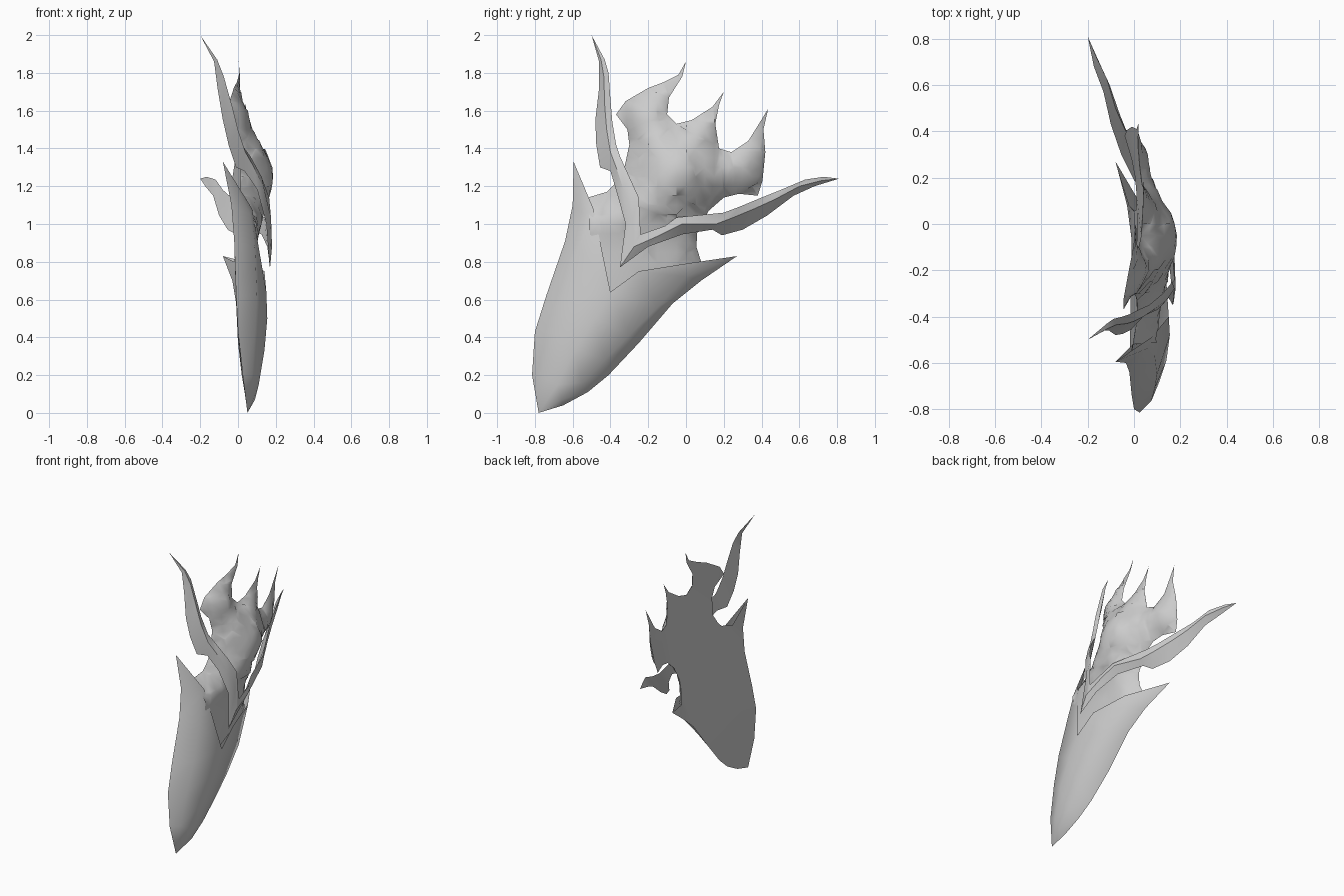
import bpy
import bmesh
import math
from mathutils import Vector
from mathutils.geometry import intersect_point_line

old = bpy.data.objects.get("Cube")
if old:
    bpy.data.objects.remove(old, do_unlink=True)

# One plain grey for the whole piece
grey = bpy.data.materials.new("plain_grey")
grey.use_nodes = True
colour = (0.6, 0.6, 0.6, 1.0)
grey.diffuse_color = colour
grey.node_tree.nodes["Principled BSDF"].inputs["Base Color"].default_value = colour


def finish(name, bm, angle, side=1):
    """Turn every face to one side (+x or -x) and make the object."""
    bmesh.ops.remove_doubles(bm, verts=bm.verts, dist=0.0005)
    bm.normal_update()
    for face in bm.faces:
        if face.normal.x * side < 0:
            face.normal_flip()
    mesh = bpy.data.meshes.new(name)
    bm.to_mesh(mesh)
    bm.free()
    mesh.materials.append(grey)
    obj = bpy.data.objects.new(name, mesh)
    bpy.context.collection.objects.link(obj)
    bpy.ops.object.select_all(action="DESELECT")
    obj.select_set(True)
    bpy.context.view_layer.objects.active = obj
    bpy.ops.object.shade_smooth_by_angle(angle=math.radians(angle))


def skin(bm, columns):
    """Join neighbouring polylines of equal length with faces."""
    grid = [[bm.verts.new(p) for p in column] for column in columns]
    for left, right in zip(grid, grid[1:]):
        for i in range(len(left) - 1):
            corners = [left[i], right[i], right[i + 1], left[i + 1]]
            kept = []
            for v in corners:
                if all((v.co - k.co).length > 0.0005 for k in kept):
                    kept.append(v)
            if len(kept) > 2:
                bm.faces.new(kept)


def fill(bm, points):
    """Fill a concave outline with triangles."""
    face = bm.faces.new([bm.verts.new(p) for p in points])
    face.normal_update()
    bmesh.ops.triangulate(bm, faces=[face])


# Lower guard: a pointed shell with two horns, lofted between its creases
base = (0.05, -0.78, 0)
front_tip = (-0.08, -0.595, 1.33)
back_tip = (-0.08, 0.27, 0.83)
middle = [base, (0.11, -0.68, 0.15), (0.14, -0.59, 0.33), (0.155, -0.48, 0.5)]
valley = (0.15, -0.40, 0.64)

front_edge = [base, (0.025, -0.815, 0.2), (0, -0.8, 0.43), (-0.01, -0.74, 0.62),
              (-0.02, -0.64, 0.91), (-0.035, -0.6, 1.1), front_tip]
front_crease = [base, (0.075, -0.765, 0.2), (0.09, -0.71, 0.43), (0.1, -0.65, 0.62),
                (0.09, -0.57, 0.87), (0.065, -0.535, 1.05), front_tip]
front_inner = middle + [valley, (0.075, -0.49, 1.08), front_tip]
back_inner = middle + [valley, (0.14, -0.25, 0.75), (0.08, 0, 0.79), back_tip]
back_crease = [base, (0.09, -0.66, 0.07), (0.105, -0.55, 0.16), (0.115, -0.43, 0.28),
               (0.12, -0.3, 0.41), (0.11, -0.15, 0.56), (0.065, 0, 0.72), back_tip]
back_edge = [base, (0.045, -0.65, 0.04), (0.035, -0.52, 0.11), (0.02, -0.41, 0.2),
             (0, -0.25, 0.37), (-0.01, -0.07, 0.58), (-0.03, 0.08, 0.7), back_tip]

bm = bmesh.new()
skin(bm, [front_edge, front_crease, front_inner])
skin(bm, [back_inner, back_crease, back_edge])
finish("lower_guard", bm, 60)

# The back of every part is gathered in one closing sheet
back = bmesh.new()


# Two long horns: folded strips that meet in a V
def horn(name, depth, outer, ridge, inner, tip, outer_drop, inner_drop):
    """Ridge runs at the given depths; both edges fall back behind it."""
    count = len(depth)
    columns = []
    for line, drop in ((outer, outer_drop), (ridge, 0), (inner, inner_drop)):
        points = []
        for i, (x, (y, z)) in enumerate(zip(depth, line)):
            taper = min(1, (i + 1) / 4, (count - i) / 3)
            points.append((x - drop * taper, y, z))
        columns.append(points + [tip])
    skin(back, [columns[0], columns[-1]])
    bm = bmesh.new()
    skin(bm, columns)
    finish(name, bm, 30)


horn("upright_horn",
     (0.18, 0.175, 0.14, 0.085, 0.04, 0, -0.03, -0.075, -0.11),
     [(-0.35, 0.77), (-0.32, 1.0), (-0.37, 1.18), (-0.4, 1.28), (-0.455, 1.3),
      (-0.475, 1.42), (-0.48, 1.55), (-0.46, 1.72), (-0.46, 1.86)],
     [(-0.275, 0.88), (-0.28, 1.03), (-0.33, 1.18), (-0.37, 1.3), (-0.4, 1.38),
      (-0.42, 1.5), (-0.43, 1.62), (-0.435, 1.78), (-0.45, 1.87)],
     [(-0.24, 0.945), (-0.25, 1.14), (-0.3, 1.25), (-0.35, 1.36), (-0.37, 1.42),
      (-0.39, 1.54), (-0.4, 1.66), (-0.41, 1.8), (-0.43, 1.87)],
     (-0.2, -0.5, 2.0), 0.05, 0.02)

horn("rear_horn",
     (0.18, 0.175, 0.155, 0.08, 0.04, -0.015, -0.06, -0.105, -0.16),
     [(-0.35, 0.77), (-0.2, 0.88), (-0.02, 0.945), (0.14, 0.97), (0.19, 0.94),
      (0.3, 0.97), (0.43, 1.045), (0.57, 1.15), (0.68, 1.2)],
     [(-0.275, 0.88), (-0.14, 0.94), (-0.02, 1.0), (0.16, 1.0), (0.24, 1.03),
      (0.36, 1.08), (0.47, 1.13), (0.6, 1.2), (0.72, 1.23)],
     [(-0.24, 0.945), (-0.11, 0.99), (-0.05, 1.035), (0.2, 1.06), (0.28, 1.09),
      (0.4, 1.14), (0.5, 1.18), (0.63, 1.235), (0.73, 1.25)],
     (-0.2, 0.81, 1.24), 0.04, 0.02)

# Flame fan: a flat outline, cut into a grid and raised into a low dome
flames = [(0.08, 0.8), (0.055, 0.88), (0.06, 0.96), (0.12, 1.07), (0.2, 1.14),
          (0.28, 1.16), (0.38, 1.15), (0.405, 1.23), (0.42, 1.38), (0.41, 1.5),
          (0.435, 1.61), (0.38, 1.52), (0.33, 1.44), (0.24, 1.38), (0.175, 1.4),
          (0.155, 1.53), (0.175, 1.63), (0.2, 1.7), (0.14, 1.62), (0.03, 1.55),
          (-0.05, 1.53), (-0.1, 1.58), (-0.09, 1.67), (-0.02, 1.78), (0, 1.86),
          (-0.04, 1.79), (-0.12, 1.75), (-0.2, 1.72), (-0.32, 1.65), (-0.37, 1.58),
          (-0.31, 1.5), (-0.3, 1.42), (-0.33, 1.28), (-0.38, 1.21), (-0.42, 1.17),
          (-0.52, 1.14)]
root = [(-0.5, 0.8), (-0.42, 0.6), (-0.1, 0.7)]


def rim_depth(y, z):
    """The rim curls back towards both sides of the fan."""
    across = 0.83 * (y + 0.03) - 0.55 * (z - 1.3)
    return 0.04 - 0.45 * across ** 2


def rim_distance(y, z):
    point = Vector((y, z, 0))
    best = 1.0
    for a, b in zip(flames, flames[1:]):
        a, b = Vector((*a, 0)), Vector((*b, 0))
        t = intersect_point_line(point, a, b)[1]
        best = min(best, (a.lerp(b, max(0, min(1, t))) - point).length)
    return best


bm = bmesh.new()
fill(bm, [(0, y, z) for y, z in flames + root])
for normal, start, count in ((Vector((0, 1, 0)), -0.5, 19), (Vector((0, 0, 1)), 0.65, 25)):
    for i in range(count):
        geom = bm.verts[:] + bm.edges[:] + bm.faces[:]
        bmesh.ops.bisect_plane(bm, geom=geom, dist=0.0001,
                               plane_co=normal * (start + 0.05 * i), plane_no=normal)
for v in bm.verts:
    y, z = v.co.y, v.co.z
    ceiling = max(0.06, 0.16 - 0.3 * max(0, 1.25 - z))
    v.co.x = rim_depth(y, z) + min(ceiling, 0.72 * rim_distance(y, z))
inside = [v for v in bm.verts if not v.is_boundary]
for _ in range(4):
    bmesh.ops.smooth_vert(bm, verts=inside, factor=0.5, use_axis_x=True)
finish("flame_fan", bm, 60)

# Flat back: one sheet that follows the rims of the guard and the fan
rim = [(rim_depth(y, z), y, z) for y, z in reversed(flames)]
fill(back, front_edge + rim + back_edge[:0:-1])
finish("back_plate", back, 60, -1)
